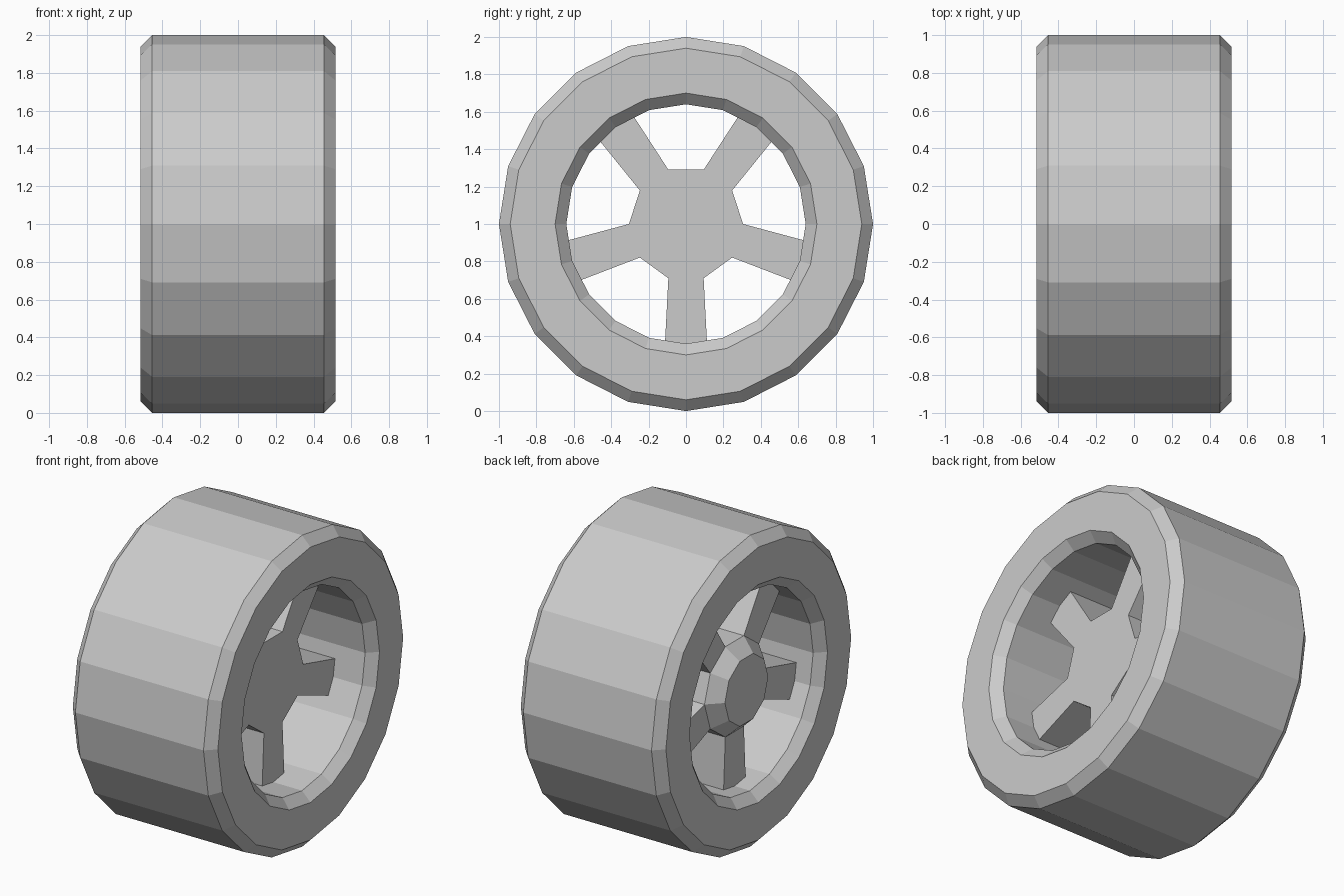
import bpy, bmesh, math

if "Cube" in bpy.data.objects:
    bpy.data.objects.remove(bpy.data.objects["Cube"])

CZ = 1.0  # axle height


def make_object(name, bm):
    bmesh.ops.recalc_face_normals(bm, faces=bm.faces)
    mesh = bpy.data.meshes.new(name)
    bm.to_mesh(mesh)
    bm.free()
    obj = bpy.data.objects.new(name, mesh)
    bpy.context.collection.objects.link(obj)
    return obj


def ring(bm, x, r, n):
    step = 2 * math.pi / n
    return [bm.verts.new((x, r * math.cos(i * step), CZ + r * math.sin(i * step)))
            for i in range(n)]


def bridge(bm, a, b):
    n = len(a)
    for i in range(n):
        j = (i + 1) % n
        bm.faces.new((a[i], a[j], b[j], b[i]))


# Tire: chamfered rectangular profile swept around the axle in 20 sides
half = [(0.455, 1.0), (0.515, 0.94), (0.515, 0.70), (0.455, 0.64)]
profile = half + [(-x, r) for x, r in reversed(half)]
bm = bmesh.new()
rings = [ring(bm, x, r, 20) for x, r in profile]
for k in range(len(rings)):
    bridge(bm, rings[k], rings[(k + 1) % len(rings)])
make_object("tire", bm)

# Hub: 10-sided, flat on +x, chamfered cap on -x,
# with spokes extruded from every second side
X_IN, X_OUT = 0.25, -0.345
bm = bmesh.new()
a = ring(bm, X_IN, 0.305, 10)
b = ring(bm, X_OUT, 0.305, 10)
c = ring(bm, -0.43, 0.22, 10)
bm.faces.new(a)
bm.faces.new(c)
bridge(bm, b, c)
for i in range(10):
    j = (i + 1) % 10
    if i % 2 == 0:
        bm.faces.new((a[i], a[j], b[j], b[i]))
        continue
    mid = math.radians(36 * i + 18)
    dy, dz = math.cos(mid), math.sin(mid)

    def tip(x, w, r=0.65):
        return bm.verts.new((x, r * dy - w * dz, CZ + r * dz + w * dy))

    inner = [a[i], a[j], b[j], b[i]]
    outer = [tip(X_IN, -0.113), tip(X_IN, 0.113),
             tip(X_OUT, 0.113), tip(X_OUT, -0.113)]
    bridge(bm, inner, outer)
    bm.faces.new(outer)
make_object("hub_with_spokes", bm)
